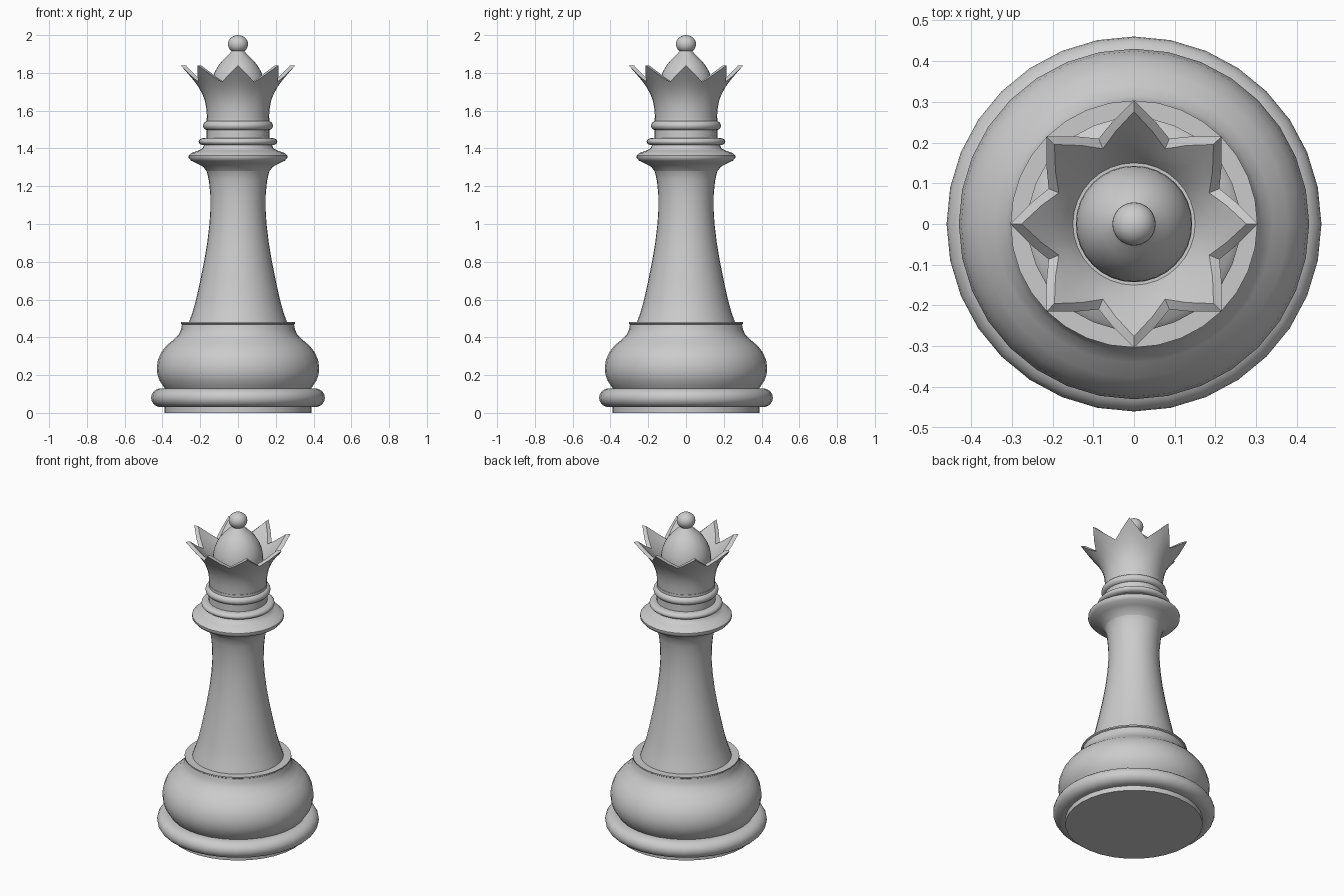
import bpy, bmesh
from math import sin, cos, pi, radians

if "Cube" in bpy.data.objects:
    bpy.data.objects.remove(bpy.data.objects["Cube"])

SEG = 32


def finish(bm, name):
    bmesh.ops.remove_doubles(bm, verts=bm.verts, dist=1e-5)
    bmesh.ops.recalc_face_normals(bm, faces=bm.faces)
    me = bpy.data.meshes.new(name)
    bm.to_mesh(me)
    bm.free()
    ob = bpy.data.objects.new(name, me)
    bpy.context.collection.objects.link(ob)
    bpy.ops.object.select_all(action='DESELECT')
    ob.select_set(True)
    bpy.context.view_layer.objects.active = ob
    bpy.ops.object.shade_smooth_by_angle(angle=radians(42))
    return ob


def skin(rings, name):
    """Join rings of SEG points into one closed skin with end caps."""
    bm = bmesh.new()
    rows = [[bm.verts.new(p) for p in ring] for ring in rings]
    for a, b in zip(rows, rows[1:]):
        for i in range(SEG):
            j = (i + 1) % SEG
            bm.faces.new((a[i], a[j], b[j], b[i]))
    bm.faces.new(rows[0])
    bm.faces.new(rows[-1])
    return finish(bm, name)


def ring(fn):
    pts = []
    for i in range(SEG):
        r, z = fn(i)
        a = 2 * pi * i / SEG
        pts.append((r * cos(a), r * sin(a), z))
    return pts


def lathe(name, profile):
    return skin([ring(lambda i, p=p: p) for p in profile], name)


def bead(name, core, r, z0, z1, n=10):
    """Rounded ring bulging from radius core to r between two heights."""
    zc, h = (z0 + z1) / 2, (z1 - z0) / 2
    prof = [(core + (r - core) * cos(t), zc + h * sin(t))
            for t in (-pi / 2 + pi * k / n for k in range(n + 1))]
    return lathe(name, prof)


# Base
lathe("foot", [(0.39, 0), (0.39, 0.035)])
bead("base_ring", 0.405, 0.46, 0.03, 0.13)
lathe("base_bulge", [(0.38, 0.12), (0.395, 0.14), (0.415, 0.17), (0.427, 0.205),
                     (0.43, 0.24), (0.424, 0.28), (0.407, 0.32), (0.377, 0.358),
                     (0.34, 0.388), (0.314, 0.415), (0.302, 0.44), (0.297, 0.468),
                     (0.303, 0.472), (0.303, 0.48)])

# Column and flared collar
lathe("column", [(0.262, 0.47), (0.256, 0.49), (0.24, 0.535), (0.222, 0.6),
                 (0.2, 0.7), (0.18, 0.8), (0.163, 0.9), (0.151, 1.0),
                 (0.146, 1.08), (0.147, 1.16), (0.154, 1.23), (0.166, 1.28),
                 (0.185, 1.305)])
lathe("collar", [(0.166, 1.28), (0.185, 1.303), (0.215, 1.32), (0.248, 1.335),
                 (0.261, 1.35), (0.261, 1.363), (0.247, 1.376), (0.21, 1.388),
                 (0.188, 1.4), (0.18, 1.42)])

# Neck with two rings
lathe("neck", [(0.168, 1.40), (0.166, 1.56)])
bead("lower_neck_ring", 0.18, 0.208, 1.417, 1.455)
bead("upper_neck_ring", 0.16, 0.185, 1.497, 1.545)

# Crown: flared cup with eight pointed teeth
FLARE = [(1.54, 0.163), (1.60, 0.166), (1.65, 0.174), (1.70, 0.193),
         (1.75, 0.225), (1.84, 0.303)]


def flare(z):
    for (z0, r0), (z1, r1) in zip(FLARE, FLARE[1:]):
        if z <= z1:
            return r0 + (r1 - r0) * (z - z0) / (z1 - z0)
    return FLARE[-1][1]


def rim(i):
    return 1.84 - 0.088 * (0, 0.58, 1, 0.58)[i % 4]


def outer(t):
    def fn(i):
        z = 1.54 + (rim(i) - 1.54) * t
        return flare(z), z
    return fn


def inner(t):
    def fn(i):
        z = 1.69 + (rim(i) - 1.69) * t
        return 0.15 + (flare(rim(i)) - 0.027 - 0.15) * t ** 1.15, z
    return fn


skin([ring(outer(k / 8)) for k in range(9)] +
     [ring(inner(k / 4)) for k in range(4, -1, -1)], "crown")

# Dome and finial ball
lathe("dome", [(0.14, 1.67), (0.143, 1.71), (0.141, 1.745), (0.134, 1.775),
               (0.122, 1.807), (0.104, 1.838), (0.083, 1.864), (0.062, 1.884),
               (0.046, 1.9), (0.034, 1.915)])
bm = bmesh.new()
bmesh.ops.create_uvsphere(bm, u_segments=SEG, v_segments=16, radius=0.05)
bmesh.ops.scale(bm, vec=(1.06, 1.06, 0.96), verts=bm.verts)
bmesh.ops.translate(bm, vec=(0, 0, 1.952), verts=bm.verts)
finish(bm, "finial_ball")
